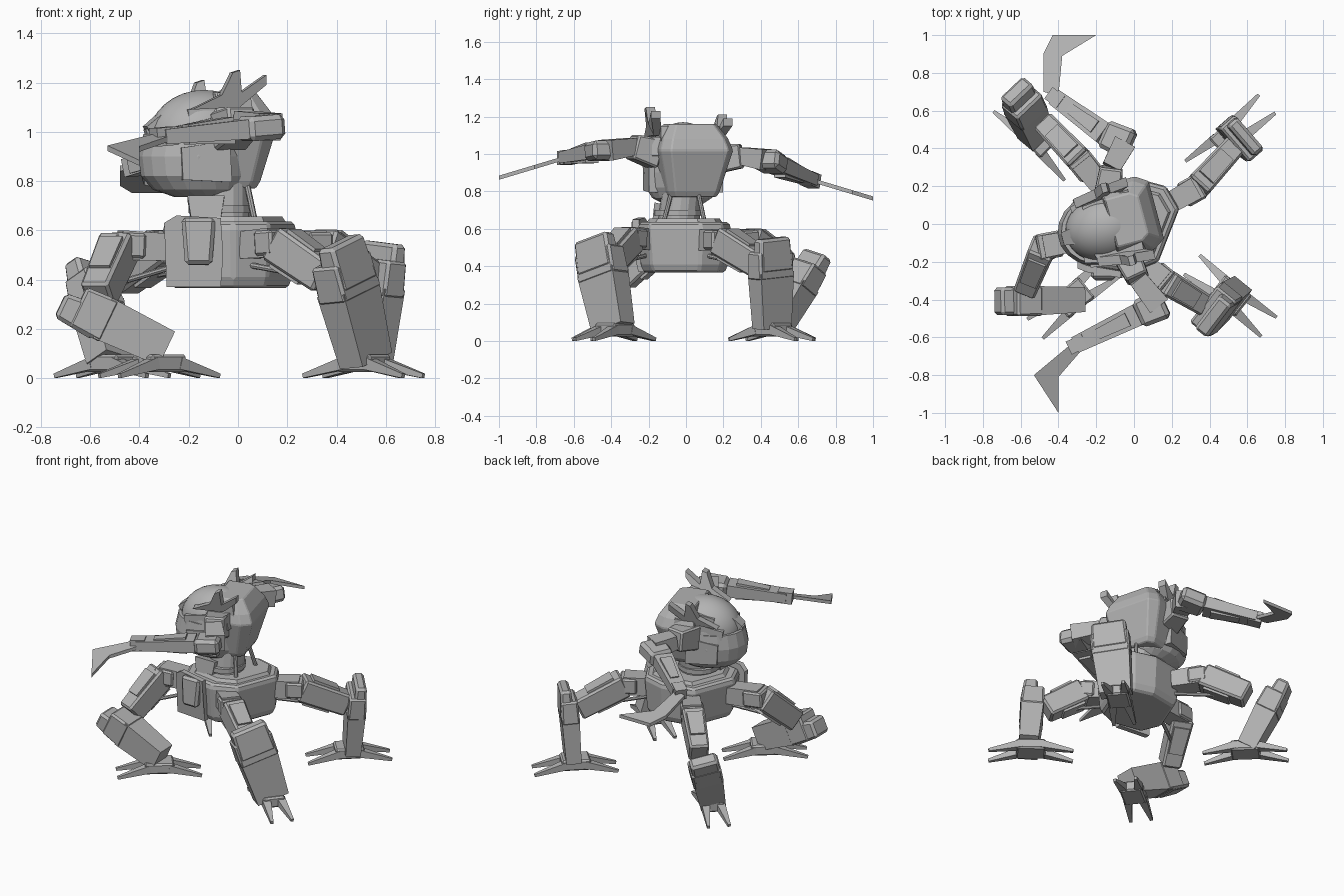
import bpy, bmesh, math
from mathutils import Vector as V, Matrix

if "Cube" in bpy.data.objects:
    bpy.data.objects.remove(bpy.data.objects["Cube"])

grey = bpy.data.materials.new("plain grey")
grey.use_nodes = True
grey.diffuse_color = (0.45, 0.45, 0.45, 1)
grey.node_tree.nodes["Principled BSDF"].inputs["Base Color"].default_value = (0.45, 0.45, 0.45, 1)

YAW = Matrix.Translation((-0.08, 0, 0)) @ Matrix.Rotation(math.radians(15), 4, 'Z')


def finish(name, bm, bevel=0.0, matrix=None, smooth=False):
    bmesh.ops.recalc_face_normals(bm, faces=bm.faces[:])
    me = bpy.data.meshes.new(name)
    bm.to_mesh(me)
    bm.free()
    me.materials.append(grey)
    ob = bpy.data.objects.new(name, me)
    bpy.context.collection.objects.link(ob)
    if matrix:
        me.transform(matrix)
    if bevel:
        mod = ob.modifiers.new("edge", 'BEVEL')
        mod.width, mod.segments = bevel, 1
    for p in me.polygons:
        p.use_smooth = smooth


def skin(name, rings, **kw):
    """Closed solid through a stack of point rings."""
    bm = bmesh.new()
    loops = [[bm.verts.new(p) for p in ring] for ring in rings]
    n = len(loops[0])
    for lo, hi in zip(loops, loops[1:]):
        for i in range(n):
            bm.faces.new((lo[i], lo[(i + 1) % n], hi[(i + 1) % n], hi[i]))
    bm.faces.new(loops[0])
    bm.faces.new(loops[-1])
    finish(name, bm, **kw)


def prism(name, outline, offset, **kw):
    """Flat outline pushed along an offset."""
    skin(name, [outline, [V(p) + V(offset) for p in outline]], **kw)


def loft(name, outline, levels, **kw):
    """Scaled copies of an outline stacked at given heights."""
    skin(name, [[(x * s, y * s, z) for x, y in outline] for z, s in levels], **kw)


def beam(name, a, b, start, end=None, up=(0, 0, 1), **kw):
    """Tapered bar from a to b; sizes are (width, thickness along up)."""
    a, b, end = V(a), V(b), end or start
    d = (b - a).normalized()
    side = d.cross(V(up)).normalized()
    top = side.cross(d)
    corners = ((-1, -1), (1, -1), (1, 1), (-1, 1))
    skin(name, [[c + side * s[0] * i / 2 + top * s[1] * j / 2 for i, j in corners]
                for c, s in ((a, start), (b, end))], **kw)


def rod(name, a, b, r, sides=12):
    a, b = V(a), V(b)
    bm = bmesh.new()
    bmesh.ops.create_cone(bm, cap_ends=True, segments=sides, radius1=r, radius2=r, depth=(b - a).length)
    m = Matrix.Translation((a + b) / 2) @ (b - a).to_track_quat('Z', 'Y').to_matrix().to_4x4()
    finish(name, bm, matrix=m)


# Pelvis with cover plates, collar and neck
pelvis = [(0.02, 0.24), (0.17, 0.2), (0.24, 0.08), (0.13, -0.2),
          (-0.02, -0.26), (-0.25, -0.22), (-0.31, -0.08), (-0.2, 0.2)]
loft("pelvis", pelvis, [(0.365, 0.86), (0.41, 0.94), (0.6, 1), (0.635, 0.96)], bevel=0.012)
loft("pelvis_deck", pelvis, [(0.62, 0.85), (0.655, 0.75)])
prism("front_cover", [(-0.29, -0.2, 0.37), (-0.07, -0.22, 0.37), (-0.06, -0.25, 0.5),
                      (-0.07, -0.25, 0.65), (-0.25, -0.22, 0.66), (-0.3, -0.2, 0.63)], (0, -0.035, 0))
beam("front_hatch", (-0.16, -0.275, 0.46), (-0.16, -0.265, 0.65), (0.11, 0.05), (0.14, 0.05), up=(0, 1, 0), bevel=0.015)
rod("neck", (-0.06, -0.04, 0.62), (-0.06, -0.02, 0.8), 0.11, 16)
rod("neck_ring", (-0.07, -0.04, 0.67), (-0.07, -0.04, 0.7), 0.13, 16)
beam("neck_block", (-0.13, -0.14, 0.64), (-0.13, -0.12, 0.73), (0.12, 0.08), (0.15, 0.1), up=(0, 1, 0))
for side, y in (("right", -0.12), ("left", 0.1)):
    rod(f"{side}_neck_strut", (0.07, y, 0.63), (0.03, y * 0.6, 0.82), 0.012, 8)

# Torso: faceted rear hull, smooth dome and jaw
back = [(-0.06, -0.17), (0.14, -0.17), (0.2, -0.13), (0.2, 0.17), (0.14, 0.21), (-0.06, 0.21)]
loft("rear_hull", back, [(0.77, 0.68), (0.8, 0.76), (1.02, 1.06), (1.08, 0.95), (1.16, 0.68)], matrix=YAW, bevel=0.006)
angles = [math.pi * (2 * i + 1) / 20 for i in range(20)]
jaw = [(-0.1 + 0.23 * math.cos(t), 0.195 * math.sin(t)) for t in angles]
loft("jaw", jaw, [(0.735, 0.55), (0.765, 0.82), (0.82, 0.97), (0.9, 1), (0.99, 0.94)], matrix=YAW)
bm = bmesh.new()
bmesh.ops.create_uvsphere(bm, u_segments=32, v_segments=16, radius=1)
bmesh.ops.bisect_plane(bm, geom=bm.verts[:] + bm.edges[:] + bm.faces[:], plane_co=(0, 0, -0.1),
                       plane_no=(0, 0, 1), clear_inner=True)
dome = Matrix.Translation((-0.06, 0, 0.97)) @ Matrix.Diagonal((0.23, 0.185, 0.2, 1))
finish("dome", bm, matrix=YAW @ dome, smooth=True)
beam("eye_frame", (-0.22, 0, 1.05), (-0.295, 0, 1.0), (0.09, 0.07), (0.07, 0.05), matrix=YAW)
beam("eye_lens", (-0.29, 0, 1.0), (-0.305, 0, 0.995), (0.04, 0.03), matrix=YAW)
beam("rear_vent", (0.15, 0.05, 1.07), (0.18, 0.05, 1.08), (0.05, 0.05), matrix=YAW)
for s, side in ((-1, "right"), (1, "left")):
    beam(f"{side}_brow", (-0.22, s * 0.13, 0.99), (0.08, s * 0.18, 1.04), (0.05, 0.06), (0.06, 0.1), matrix=YAW)
    beam(f"{side}_crest", (-0.16, s * 0.11, 1.07), (0.1, s * 0.13, 1.11), (0.06, 0.04), (0.07, 0.08), matrix=YAW)
    beam(f"{side}_cheek", (-0.2, s * 0.17, 0.87), (0.0, s * 0.18, 0.88), (0.03, 0.13), (0.05, 0.17), matrix=YAW)
    # Forked horn
    x, z = -0.05 - 0.02 * s, 1.15 - 0.02 * s
    prism(f"{side}_horn", [(x - 0.13, s * 0.14, z - 0.08), (x + 0.07, s * 0.14, z - 0.07), (x + 0.17, s * 0.18, z + 0.02),
                           (x + 0.17, s * 0.18, z + 0.06), (x + 0.07, s * 0.17, z - 0.01), (x + 0.06, s * 0.18, z + 0.08),
                           (x + 0.03, s * 0.18, z + 0.07), (x - 0.01, s * 0.16, z - 0.02)], (0, s * 0.05, 0), matrix=YAW)


# Arms: shoulder, upper arm, elbow, forearm, wrist and drooping blade
def arm(side, shoulder, joint, elbow, fore, wrist, blade):
    beam(f"{side}_shoulder", shoulder, joint, (0.15, 0.16), (0.12, 0.13), bevel=0.01)
    beam(f"{side}_upper_arm", joint, elbow, (0.1, 0.09), (0.12, 0.11))
    e, f, w = V(elbow), V(fore), V(wrist)
    beam(f"{side}_elbow", e + (e - f) * 0.3, f, (0.17, 0.1), (0.15, 0.1), bevel=0.02)
    beam(f"{side}_forearm", f, w, (0.12, 0.08), (0.09, 0.06))
    beam(f"{side}_forearm_plate", f.lerp(w, 0.15), f.lerp(w, 0.7), (0.075, 0.11), (0.055, 0.08))
    beam(f"{side}_wrist", f.lerp(w, 0.85), w + (w - f) * 0.1, (0.075, 0.075))
    prism(f"{side}_blade", [(x, y, w.z - 0.3 * (abs(y) - abs(w.y)) - 0.01) for x, y in blade], (0, 0, 0.022))


arm("right", (-0.04, -0.16, 1.0), (0.02, -0.29, 1.04), (0.13, -0.43, 1.02), (0.02, -0.48, 1.01), (-0.31, -0.64, 0.98),
    [(-0.27, -0.66), (-0.35, -0.65), (-0.53, -0.8), (-0.4, -1.0), (-0.4, -0.81)])
arm("left", (-0.14, 0.14, 0.97), (-0.12, 0.3, 0.99), (-0.05, 0.43, 0.97), (-0.16, 0.48, 0.94), (-0.42, 0.67, 0.86),
    [(-0.4, 0.68), (-0.48, 0.7), (-0.48, 0.9), (-0.43, 1.0), (-0.2, 1.0), (-0.38, 0.89)])


# Legs: hip, thigh, armoured shin with fin, and a four-toed foot
def leg(name, hip, joint, knee, top, ankle, foot, out, width, thick):
    hip, joint, knee, top, ankle, out = map(V, (hip, joint, knee, top, ankle, out))
    out.normalize()
    beam(f"{name}_hip", hip, joint, (0.11, 0.11), (0.12, 0.12))
    beam(f"{name}_hip_cap", hip.lerp(joint, 0.55), joint + (joint - hip) * 0.15, (0.14, 0.1), bevel=0.01)
    beam(f"{name}_thigh", joint, knee, (0.14, 0.15), (0.12, 0.14), bevel=0.012)
    beam(f"{name}_thigh_plate", joint.lerp(knee, 0.15), joint.lerp(knee, 0.7), (0.1, 0.18), (0.09, 0.17))
    rod(f"{name}_piston", hip - V((0, 0, 0.08)), joint.lerp(knee, 0.5) - V((0, 0, 0.06)), 0.012, 8)
    mid = ankle.lerp(top, 0.62)
    beam(f"{name}_shin", ankle, mid, (width * 0.82, thick * 0.85), (width * 0.97, thick), up=out)
    beam(f"{name}_knee", mid - (top - mid) * 0.2, ankle.lerp(top, 0.86), (width, thick * 1.04),
         (width, thick * 0.95), up=out, bevel=0.012)
    shift = out * thick * 0.15
    beam(f"{name}_fin", mid + shift, top + shift, (width * 0.95, thick * 0.8), (width * 0.9, thick * 0.6), up=out, bevel=0.015)
    c, axis = V((foot[0], foot[1], 0.06)), V((foot[2], foot[3], 0)).normalized()
    lateral = V((-axis.y, axis.x, 0))
    beam(f"{name}_foot", c - axis * 0.09, c + axis * 0.09, (0.14, 0.07), bevel=0.01)
    for i, end in ((-1, "inner"), (1, "outer")):
        for j, edge in ((-1, "right"), (1, "left")):
            root = c + axis * 0.06 * i + lateral * 0.045 * j
            tip = c + axis * 0.26 * i + lateral * 0.065 * j - V((0, 0, 0.051))
            beam(f"{name}_{end}_{edge}_toe", root, tip, (0.055, 0.05), (0.018, 0.018))


leg("rear_left_leg", (0.17, 0.1, 0.54), (0.33, 0.19, 0.54), (0.53, 0.41, 0.4), (0.58, 0.45, 0.55),
    (0.53, 0.46, 0.07), (0.51, 0.46, 0.74, 0.67), (0.75, 0.65, 0), 0.24, 0.11)
leg("rear_right_leg", (0.04, -0.2, 0.54), (0.16, -0.3, 0.55), (0.36, -0.42, 0.41), (0.4, -0.48, 0.55),
    (0.52, -0.39, 0.07), (0.51, -0.38, 0.78, -0.63), (0.75, -0.65, 0.2), 0.25, 0.14)
leg("front_left_leg", (-0.16, 0.18, 0.53), (-0.28, 0.33, 0.54), (-0.47, 0.53, 0.4), (-0.61, 0.69, 0.46),
    (-0.52, 0.47, 0.07), (-0.51, 0.46, -0.72, 0.7), (-0.65, 0.75, 0.2), 0.19, 0.14)
leg("front_right_leg", (-0.27, -0.08, 0.53), (-0.48, -0.12, 0.54), (-0.57, -0.34, 0.33), (-0.71, -0.41, 0.32),
    (-0.29, -0.4, 0.12), (-0.32, -0.39, -0.78, -0.63), (-0.5, 0, -1), 0.16, 0.18)
